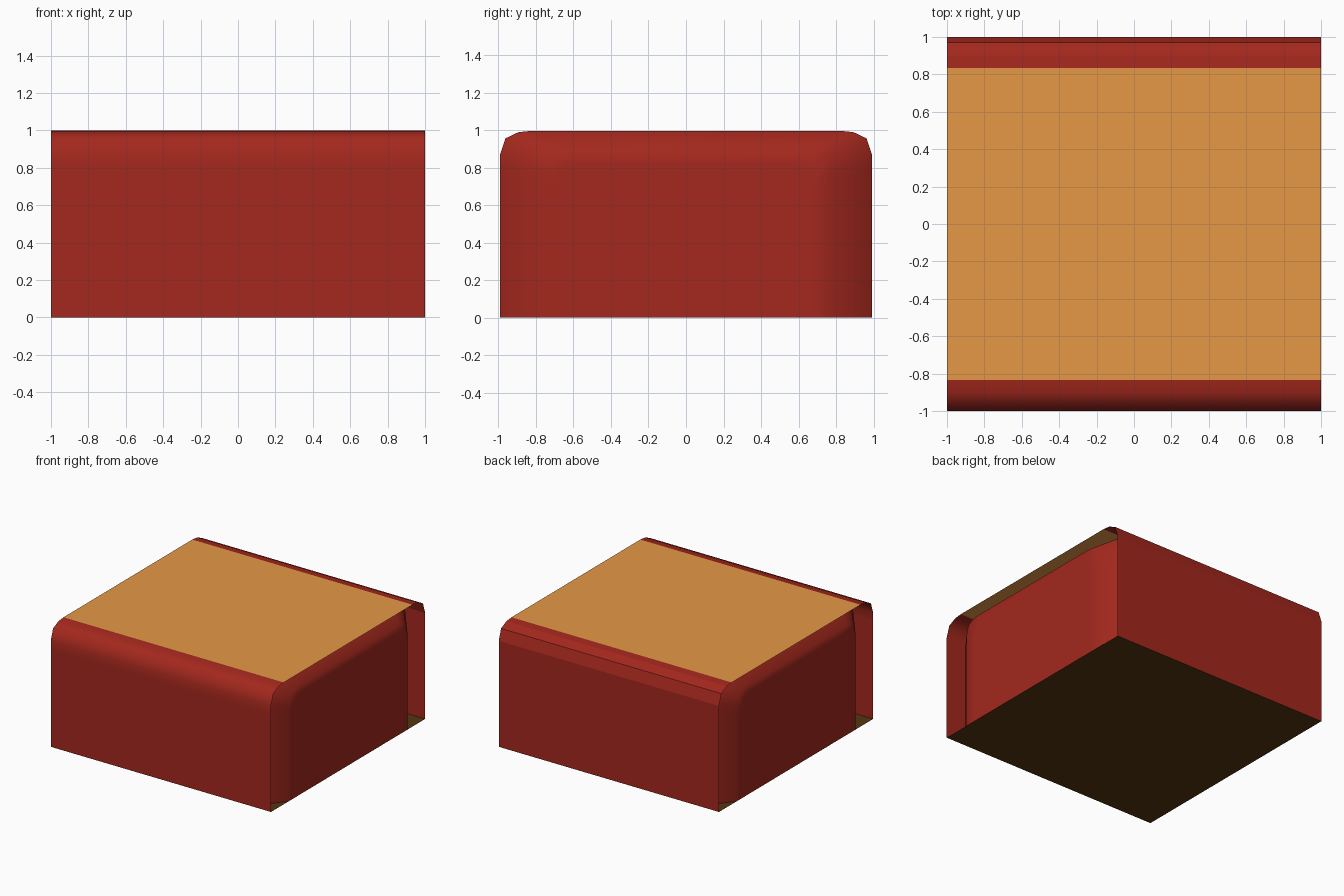
import bpy, bmesh

if "Cube" in bpy.data.objects:
    bpy.data.objects.remove(bpy.data.objects["Cube"])


def material(name, rgb):
    m = bpy.data.materials.new(name)
    m.diffuse_color = (*rgb, 1)
    m.use_nodes = True
    m.node_tree.nodes["Principled BSDF"].inputs["Base Color"].default_value = m.diffuse_color
    return m


RED = material("brick red", (0.367, 0.021, 0.0125))
TAN = material("warm tan", (0.79, 0.315, 0.062))
BROWN = material("dark brown", (0.09, 0.036, 0.005))

# Half profile of the shell in (y, z): upright wall, then a rounded shoulder
PROFILE = [(1, 0), (1, 0.8), (1, 0.87), (0.97, 0.96), (0.9, 0.993), (0.835, 1)]


def make(name, rows, mat, outward, smooth=False, cap=False):
    """Bridge rows of points into a sheet; optionally close the last row."""
    bm = bmesh.new()
    vs = [[bm.verts.new(p) for p in row] for row in rows]
    for a, b in zip(vs, vs[1:]):
        for i in range(len(a) - 1):
            bm.faces.new((a[i], a[i + 1], b[i + 1], b[i]))
    if cap:
        bm.faces.new(vs[-1])
    bm.normal_update()
    total = sum(f.normal.x * outward[0] + f.normal.y * outward[1]
                + f.normal.z * outward[2] for f in bm.faces)
    if total < 0:
        bmesh.ops.reverse_faces(bm, faces=bm.faces[:])
    for f in bm.faces:
        f.smooth = smooth
    me = bpy.data.meshes.new(name)
    bm.to_mesh(me)
    bm.free()
    me.materials.append(mat)
    ob = bpy.data.objects.new(name, me)
    bpy.context.collection.objects.link(ob)
    return ob


# Long walls with rounded shoulders
for name, s in (("front_wall", -1), ("back_wall", 1)):
    rows = [[(x, s * y, z) for y, z in PROFILE] for x in (-1, 1)]
    make(name, rows, RED, (0, s, 0.3), s < 0)

# Flat top and bottom panels
make("top_panel", [[(x, y, 1) for y in (-0.835, 0.835)] for x in (-1, 1)],
     TAN, (0, 0, 1))
make("bottom_panel", [[(x, y, 0) for y in (-1, 1)] for x in (-1, 1)],
     BROWN, (0, 0, -1))


# End panels: raised centre with edges sloping back inside the shell
def arch(x, ky, kz):
    half = [(y * ky, z * kz) for y, z in PROFILE]
    return ([(x, -y, z) for y, z in half]
            + [(x, y, z) for y, z in reversed(half)])


for name, s in (("right_end", 1), ("left_end", -1)):
    rows = [arch(s * 0.82, 0.993, 0.996), arch(s, 0.77, 0.9),
            arch(s, 0.68, 0.82)]
    make(name, rows, RED, (s, 0, 0), True, cap=True)
